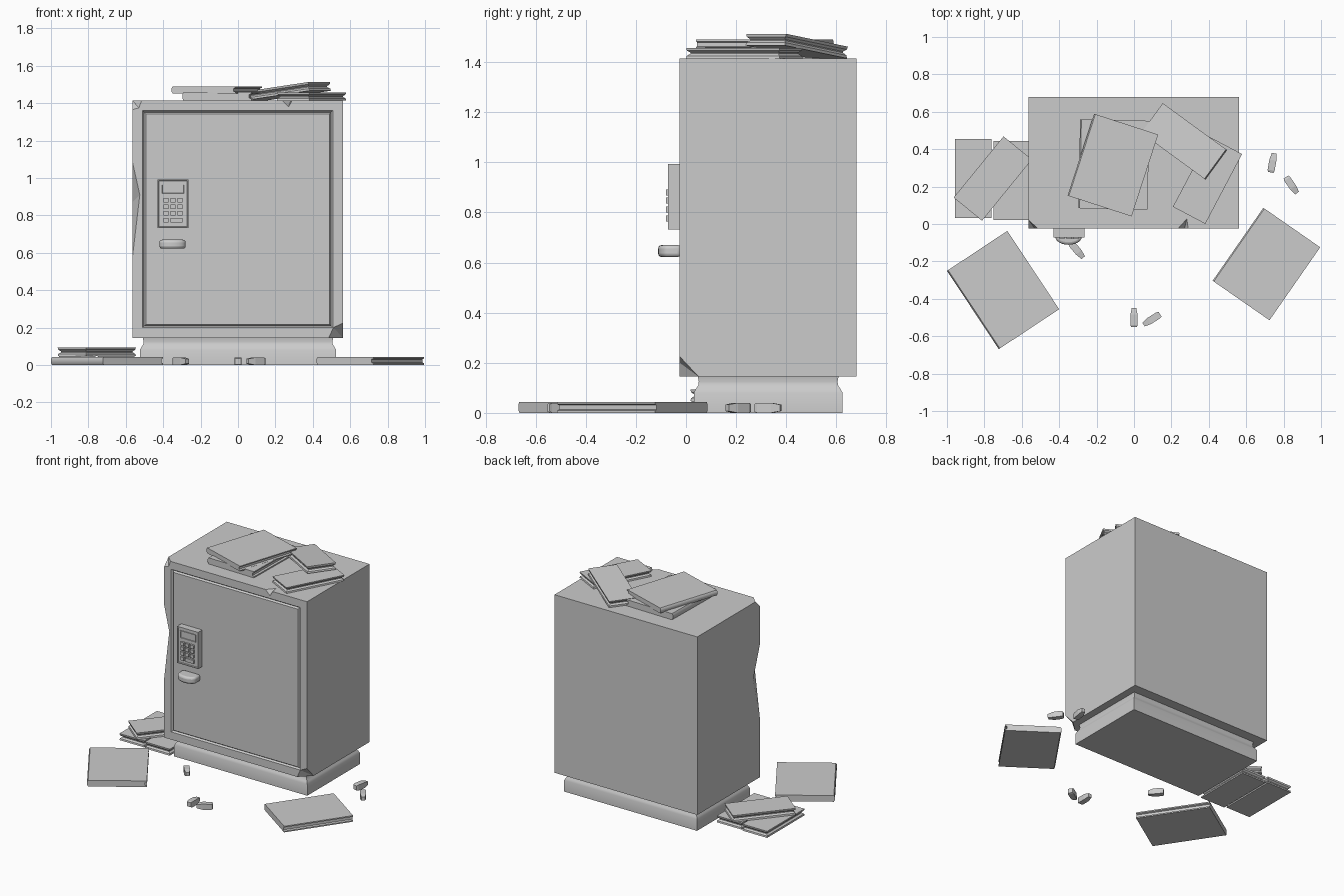
import bpy, bmesh
from math import radians, sin, cos, pi

if "Cube" in bpy.data.objects:
    bpy.data.objects.remove(bpy.data.objects["Cube"])


def finish(name, bm, loc=(0, 0, 0), rot=(0, 0, 0), smooth=False):
    bmesh.ops.recalc_face_normals(bm, faces=bm.faces[:])
    me = bpy.data.meshes.new(name)
    bm.to_mesh(me)
    bm.free()
    ob = bpy.data.objects.new(name, me)
    bpy.context.collection.objects.link(ob)
    ob.location = loc
    ob.rotation_euler = [radians(a) for a in rot]
    bpy.ops.object.select_all(action='DESELECT')
    bpy.context.view_layer.objects.active = ob
    ob.select_set(True)
    if smooth:
        bpy.ops.object.shade_smooth_by_angle(angle=radians(40))
    return ob


def loft(name, loops, **kw):
    """Skin a list of equal-length closed loops and cap both ends."""
    bm = bmesh.new()
    rows = [[bm.verts.new(p) for p in loop] for loop in loops]
    n = len(rows[0])
    for a, b in zip(rows, rows[1:]):
        for i in range(n):
            bm.faces.new((a[i], a[(i + 1) % n], b[(i + 1) % n], b[i]))
    bm.faces.new(rows[0])
    bm.faces.new(rows[-1])
    return finish(name, bm, **kw)


def rings(name, hx, hy, levels, **kw):
    """Stack of rectangles; levels are (inset, z)."""
    return loft(name, [[(sx * (hx - i), sy * (hy - i), z)
                        for sx, sy in ((-1, -1), (1, -1), (1, 1), (-1, 1))]
                       for i, z in levels], **kw)


def box_bm(x0, x1, y0, y1, z0, z1):
    bm = bmesh.new()
    bmesh.ops.create_cube(bm, size=1)
    for v in bm.verts:
        v.co = ((x0 + x1) / 2 + v.co.x * (x1 - x0),
                (y0 + y1) / 2 + v.co.y * (y1 - y0),
                (z0 + z1) / 2 + v.co.z * (z1 - z0))
    bm.normal_update()
    return bm


def inset_front(bm, steps):
    face = min(bm.faces, key=lambda f: f.calc_center_median().y)
    for thick, depth in steps:
        bmesh.ops.inset_individual(bm, faces=[face], thickness=thick, depth=depth)
        bm.normal_update()


# Safe body with a grooved door outline on the front
F = -0.025
bm = box_bm(-0.565, 0.562, F, 0.68, 0.145, 1.415)
inset_front(bm, [(0.078, 0), (0.012, -0.012), (0.012, 0.012)])
safe = finish("safe_body", bm)

# Chips and dents cut from the front edges
chips = [
    [(0.485, F, 0.145), (0.51, F, 0.2), (0.562, F, 0.225), (0.562, 0.05, 0.145), (0.62, -0.08, 0.09)],
    [(-0.565, F, 1.365), (-0.53, F, 1.375), (-0.515, F, 1.415), (-0.565, 0.025, 1.415), (-0.61, -0.07, 1.46)],
    [(-0.565, F, 1.09), (-0.525, F, 0.91), (-0.565, F, 0.57), (-0.565, 0.05, 0.87), (-0.65, -0.1, 0.85)],
    [(0.235, F, 1.415), (0.27, F, 1.38), (0.29, F, 1.415), (0.282, 0.027, 1.415), (0.265, -0.07, 1.46)],
]
for pts in chips:
    bm = bmesh.new()
    for p in pts:
        bm.verts.new(p)
    bmesh.ops.convex_hull(bm, input=bm.verts[:])
    cutter = finish("chip_cutter", bm)
    cutter.hide_render = True
    mod = safe.modifiers.new("chip", 'BOOLEAN')
    mod.operation, mod.solver, mod.object = 'DIFFERENCE', 'EXACT', cutter
    bpy.context.view_layer.objects.active = safe
    bpy.ops.object.modifier_apply(modifier=mod.name)
    bpy.data.objects.remove(cutter)

# Plinth with a cove under the body
rings("plinth", 0.525, 0.297,
      [(0, 0), (0, 0.08), (0.008, 0.095), (0.018, 0.11), (0.02, 0.125), (0.016, 0.147)],
      loc=(0, 0.328, 0), smooth=True)

# Keypad housing, screen and buttons
bm = box_bm(-0.43, -0.265, -0.072, -0.02, 0.732, 0.993)
inset_front(bm, [(0.008, 0), (0.003, -0.006)])
finish("keypad_housing", bm)
bm = box_bm(-0.41, -0.285, -0.071, -0.06, 0.914, 0.968)
inset_front(bm, [(0.006, 0), (0.002, -0.004)])
finish("keypad_screen", bm)


def button(x, z, w):
    bm = box_bm(x - w / 2, x + w / 2, -0.08, -0.06, z - 0.012, z + 0.012)
    finish("keypad_button", bm)


for z in (0.88, 0.847, 0.812):
    for x in (-0.386, -0.348, -0.31):
        button(x, z, 0.027)
button(-0.386, 0.775, 0.027)
button(-0.329, 0.775, 0.065)

# Door handle: bowed block with rounded edges
plan = [(-0.07, -0.02)] + [(-0.07 * cos(pi * i / 12), -0.07 - 0.041 * sin(pi * i / 12))
                           for i in range(13)] + [(0.07, -0.02)]
handle = loft("door_handle", [[(x - 0.35, y, z) for x, y in plan] for z in (0.622, 0.67)], smooth=True)
bev = handle.modifiers.new("round", 'BEVEL')
bev.width, bev.segments, bev.limit_method, bev.angle_limit = 0.014, 3, 'ANGLE', radians(50)


# Books: rounded spine on -x, recessed pages on +x
def book(name, loc, turn, w=0.37, d=0.475, h=0.044):
    a = w / 2
    prof = [(-a + 0.007, 0), (-a, 0.25 * h), (-a, 0.75 * h), (-a + 0.007, h), (a, h), (a, 0.8 * h),
            (a - 0.012, 0.7 * h), (a - 0.012, 0.3 * h), (a, 0.2 * h), (a, 0)]
    loft(name, [[(x, y, z) for x, z in prof] for y in (-d / 2, d / 2)],
         loc=loc, rot=(0, 0, turn), smooth=True)


book("floor_book_left", (-0.70, -0.353, 0), 33.5, 0.387, 0.502)
book("floor_book_right", (0.708, -0.214, 0), -34.8)
book("top_book_lower", (-0.108, 0.318, 1.415), -1.2)
book("top_book_upper", (-0.113, 0.315, 1.452), -18, 0.36, 0.46, 0.038)


# Bundles: narrow slabs pinched at the waist
def bundle(name, loc, turn, tilt=0, h=0.047):
    rings(name, 0.098, 0.211,
          [(0, 0), (0.002, 0.25 * h), (0.013, 0.45 * h), (0.013, 0.55 * h), (0.002, 0.75 * h), (0, h)],
          loc=loc, rot=(tilt, 0, turn))


bundle("floor_bundle_a", (-0.86, 0.243, 0), 0)
bundle("floor_bundle_b", (-0.652, 0.233, 0), 0)
bundle("floor_bundle_top", (-0.755, 0.243, 0.047), -39.2)
bundle("top_bundle_lower", (0.393, 0.233, 1.415), -27.8, 0, 0.042)
bundle("top_bundle_upper", (0.27, 0.44, 1.441), -126.1, 7)

# Small tapered pegs scattered on the floor
for x, y, ang in ((0, -0.5, 90), (0.095, -0.51, 212), (0.74, 0.327, 80), (0.842, 0.208, 305), (-0.305, -0.14, 310)):
    rings("floor_peg", 0.019, 0.02, [(0.004, -0.052), (0, -0.04), (0, 0.015), (0.007, 0.052)],
          loc=(x, y, 0.02), rot=(-90, 0, ang - 90))
